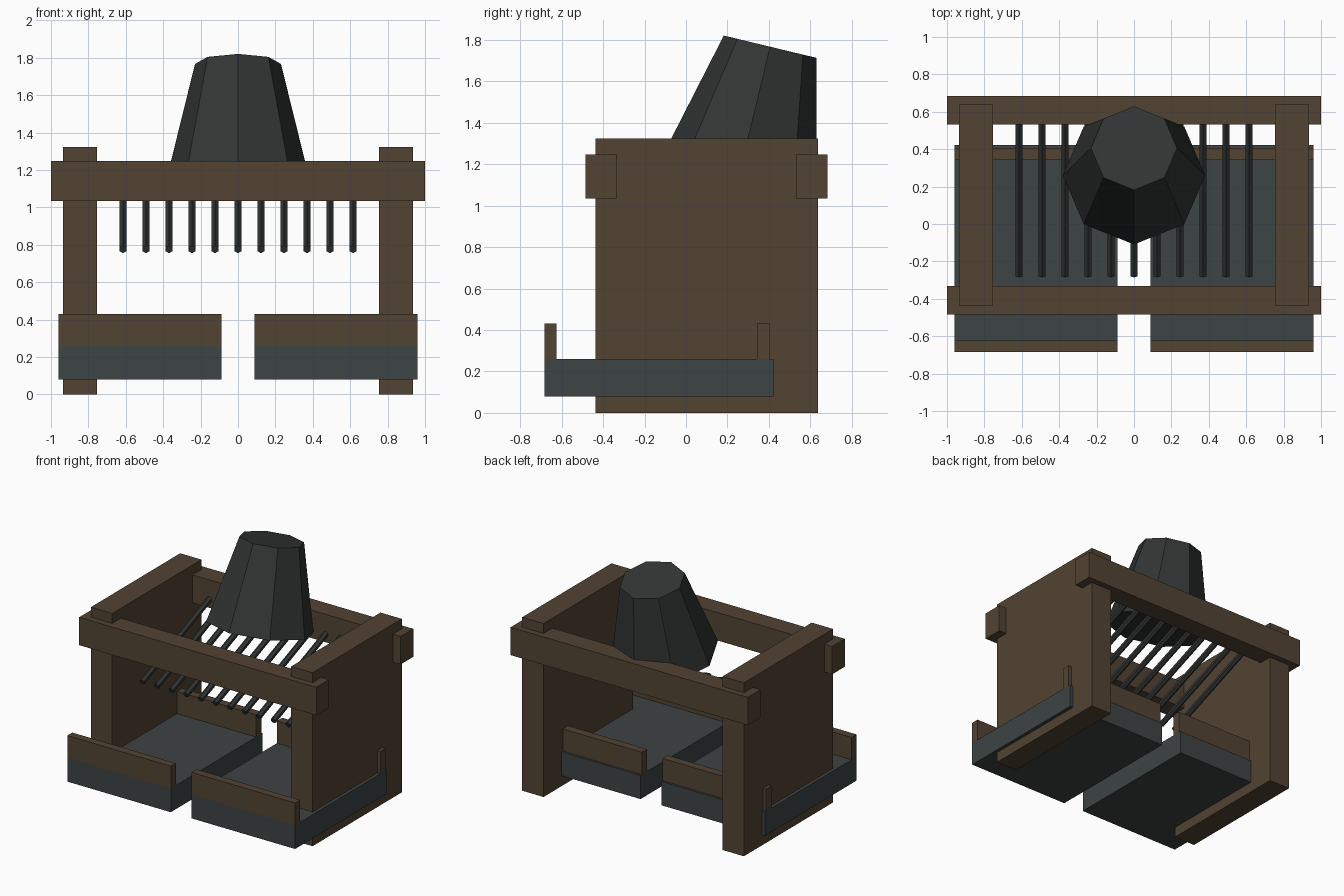
import bpy
from mathutils import Vector

if "Cube" in bpy.data.objects:
    bpy.data.objects.remove(bpy.data.objects["Cube"])


def material(name, rgb):
    m = bpy.data.materials.new(name)
    m.diffuse_color = (*rgb, 1)
    m.use_nodes = True
    m.node_tree.nodes["Principled BSDF"].inputs["Base Color"].default_value = m.diffuse_color
    return m


wood = material("dark_wood", (0.085, 0.056, 0.033))
iron = material("grey_iron", (0.047, 0.056, 0.056))
soot = material("dark_iron", (0.031, 0.036, 0.034))


def box(name, x, y, z, mat):
    bpy.ops.mesh.primitive_cube_add(size=1)
    o = bpy.context.object
    o.name = name
    lo, hi = Vector((x[0], y[0], z[0])), Vector((x[1], y[1], z[1]))
    for v in o.data.vertices:
        v.co = [(lo[i] + hi[i]) / 2 + v.co[i] * (hi[i] - lo[i]) for i in range(3)]
    o.data.materials.append(mat)
    return o


def tapered(name, a, b, r1, r2, sides, mat):
    a, b = Vector(a), Vector(b)
    d = b - a
    # every axis lies in the yz plane, so one tilt about x is enough
    tilt = -Vector((0, 0, 1)).angle(d)
    bpy.ops.mesh.primitive_cone_add(vertices=sides, radius1=r1, radius2=r2,
                                    depth=d.length, location=(a + b) / 2,
                                    rotation=(tilt, 0, 0))
    o = bpy.context.object
    o.name = name
    o.data.materials.append(mat)
    return o


# Side panels, trays and tray boards, on both sides
for side, s in (("left", -1), ("right", 1)):
    def span(inner, outer):
        return sorted((s * inner, s * outer))

    box(f"{side}_side_panel", span(0.755, 0.935), (-0.437, 0.638), (0, 1.323), wood)
    tray_x = span(0.088, 0.961)
    box(f"{side}_tray", tray_x, (-0.684, 0.422), (0.08, 0.261), iron)
    box(f"{side}_tray_front_board", tray_x, (-0.684, -0.624), (0.261, 0.431), wood)
    box(f"{side}_tray_back_board", tray_x, (0.343, 0.406), (0.261, 0.431), wood)

# Cross beams
box("front_beam", (-1, 1), (-0.485, -0.332), (1.034, 1.247), wood)
box("back_beam", (-1, 1), (0.531, 0.684), (1.034, 1.247), wood)

# Sloping grate of hexagonal rods
for i in range(11):
    x = (i - 5) * 0.123
    tapered(f"grate_rod_{i + 1}", (x, -0.277, 0.776), (x, 0.6, 1.125),
            0.022, 0.022, 6, soot)

# Leaning eight-sided hopper
tapered("hopper", (0, 0.26, 1.16), (0, 0.406, 1.767), 0.38, 0.23, 8, soot)
